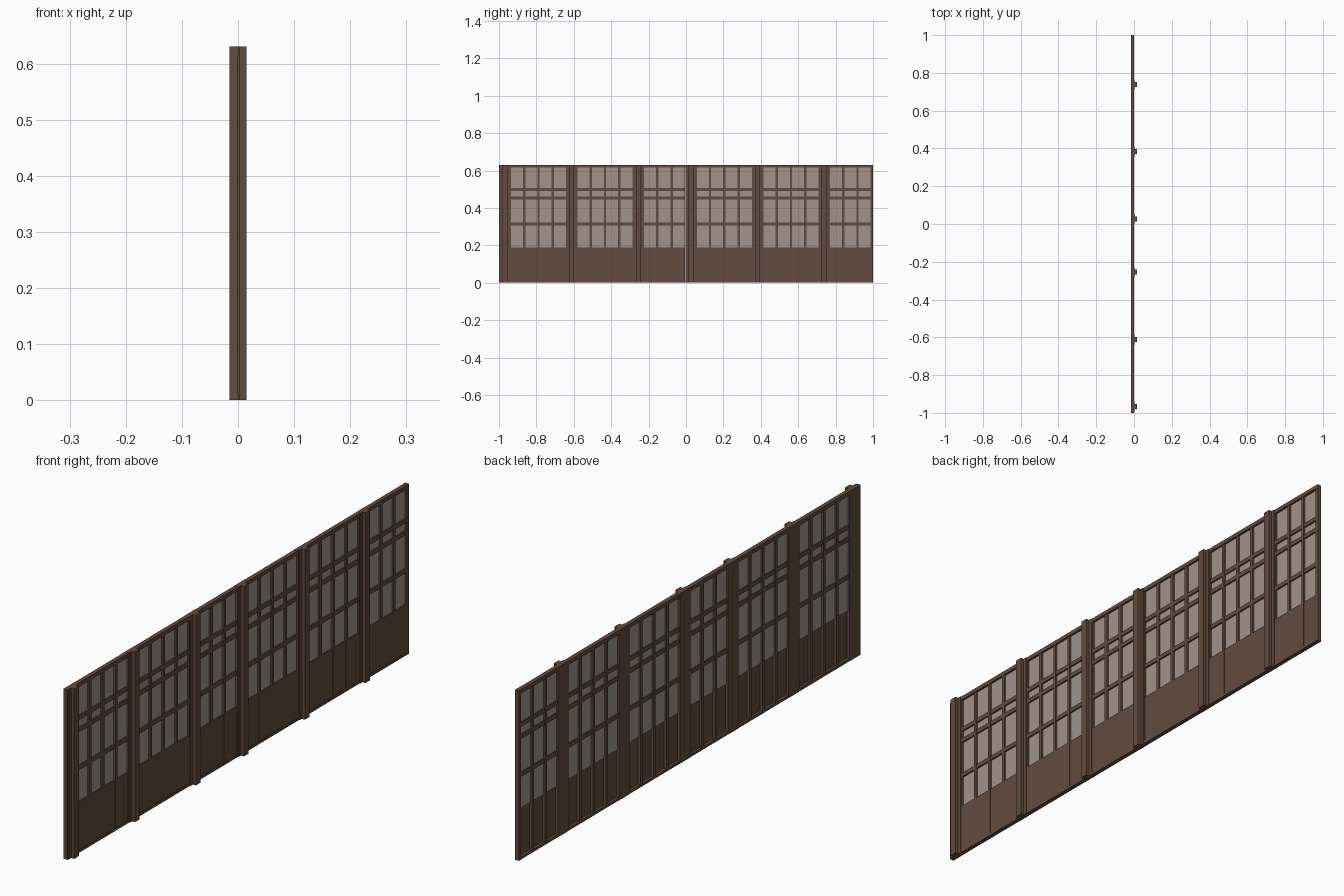
import bpy, bmesh

if "Cube" in bpy.data.objects:
    bpy.data.objects.remove(bpy.data.objects["Cube"])


def material(name, color):
    m = bpy.data.materials.new(name)
    m.diffuse_color = (*color, 1)
    m.use_nodes = True
    m.node_tree.nodes["Principled BSDF"].inputs["Base Color"].default_value = m.diffuse_color
    return m


wood = material("brown wood", (0.122, 0.070, 0.050))
glass = material("pale glass", (0.36, 0.295, 0.26))


def build(name, boxes, mat):
    """One object made of boxes given as (x0, x1, y0, y1, z0, z1)."""
    bm = bmesh.new()
    for x0, x1, y0, y1, z0, z1 in boxes:
        verts = bmesh.ops.create_cube(bm, size=1)["verts"]
        for v in verts:
            v.co = (x1 if v.co.x > 0 else x0,
                    y1 if v.co.y > 0 else y0,
                    z1 if v.co.z > 0 else z0)
    mesh = bpy.data.meshes.new(name)
    bm.to_mesh(mesh)
    bm.free()
    mesh.materials.append(mat)
    ob = bpy.data.objects.new(name, mesh)
    bpy.context.collection.objects.link(ob)


BACK, FRONT = -0.015, 0.0
H, SILL, WIN_Z0, WIN_Z1 = 0.63, 0.01, 0.188, 0.615
PANE, BAR = 0.0642, 0.0125
posts = [-0.967, -0.611, -0.255, 0.027, 0.383, 0.739]
counts = [4, 4, 3, 4, 4, 3]

boards, battens, mullions, rails, panels, panes = [], [], [], [], [], []
for i, (c, n) in enumerate(zip(posts, counts)):
    y0 = c + 0.031
    y1 = y0 + n * PANE + (n - 1) * BAR
    # solid board between bays, with a raised batten
    left = -1 if i == 0 else c - 0.031
    boards.append((BACK, FRONT, left, y0, 0, H))
    boards.append((FRONT, 0.003, max(left + 0.005, -0.998), y0 - 0.005, 0, H))
    battens.append((0.003, 0.015, c - 0.0135, c + 0.0135, 0, H))
    # mullions run down behind the lower panel
    for k in range(1, n):
        m = y0 + k * (PANE + BAR) - BAR
        mullions.append((BACK, FRONT, m, m + BAR, SILL, WIN_Z1))
    # cross bars of the window grid
    for z in (0.305, 0.445, 0.49):
        rails.append((BACK + 0.002, FRONT - 0.001, y0, y1, z, z + 0.016))
    panels.append((-0.005, FRONT - 0.0006, y0, y1, SILL, WIN_Z0))
    panes.append((-0.0085, -0.0065, y0, y1, WIN_Z0 - 0.002, WIN_Z1))

# end stile, top rail and sill
boards.append((BACK, FRONT, y1, 1, 0, H))
rails.append((BACK + 0.0003, FRONT + 0.001, -0.999, 0.9995, WIN_Z1, H - 0.0003))
rails.append((BACK + 0.0003, FRONT + 0.001, -0.999, 0.9995, 0.0003, SILL))

build("post_boards", boards, wood)
build("post_battens", battens, wood)
build("mullions", mullions, wood)
build("rails", rails, wood)
build("lower_panels", panels, wood)
build("window_panes", panes, glass)
